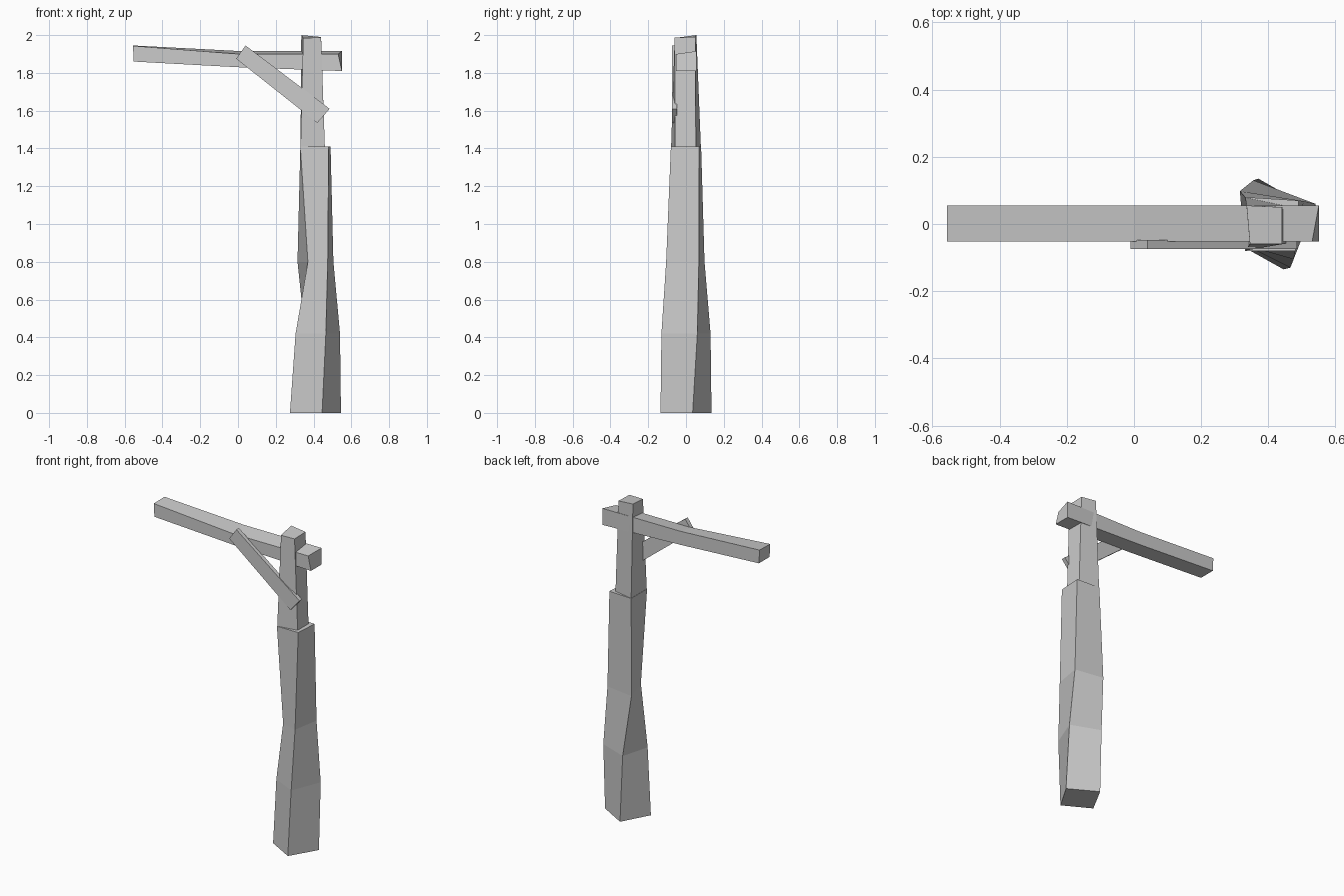
import bpy
import bmesh
from mathutils import Vector

cube = bpy.data.objects.get("Cube")
if cube:
    bpy.data.objects.remove(cube, do_unlink=True)

# Single plain grey for all the timber
timber = bpy.data.materials.new("timber grey")
timber.use_nodes = True
GREY = (0.6, 0.6, 0.6, 1.0)
timber.diffuse_color = GREY
timber.node_tree.nodes["Principled BSDF"].inputs["Base Color"].default_value = GREY


def loft(name, rings):
    """Join four-sided rings into one closed, flat-shaded beam."""
    bm = bmesh.new()
    loops = [[bm.verts.new(Vector(p)) for p in ring] for ring in rings]
    for low, high in zip(loops, loops[1:]):
        for i in range(4):
            j = (i + 1) % 4
            bm.faces.new((low[i], low[j], high[j], high[i]))
    bm.faces.new(loops[0][::-1])
    bm.faces.new(loops[-1])
    bmesh.ops.recalc_face_normals(bm, faces=bm.faces)
    mesh = bpy.data.meshes.new(name)
    bm.to_mesh(mesh)
    bm.free()
    mesh.materials.append(timber)
    obj = bpy.data.objects.new(name, mesh)
    bpy.context.collection.objects.link(obj)
    return obj


def level(z, *corners):
    return [(x, y, z) for x, y in corners]


# Rough-hewn twisting lower post: front-left, front-right, back-right, back-left
loft("lower_post", [
    level(0, (0.275, -0.04), (0.445, -0.135), (0.545, 0.035), (0.37, 0.135)),
    level(0.42, (0.305, -0.05), (0.465, -0.13), (0.54, 0.06), (0.355, 0.13)),
    level(0.8, (0.37, -0.075), (0.475, -0.105), (0.505, 0.068), (0.315, 0.098)),
    level(1.41, (0.33, -0.08), (0.48, -0.08), (0.49, 0.07), (0.33, 0.08)),
])

# Narrower upper post with a slightly tilted top
loft("upper_post", [
    level(1.4, (0.331, -0.079), (0.46, -0.057), (0.46, 0.052), (0.331, 0.079)),
    [(0.345, -0.06, 1.985), (0.44, -0.06, 1.987), (0.44, 0.05, 1.99), (0.335, 0.055, 2.0)],
])

# Slightly bent crossbeam: front-bottom, back-bottom, back-top, front-top
FRONT, BACK = -0.052, 0.055


def beam_end(x_low, x_high, bottom, back_top, front_top):
    return [(x_low, FRONT, bottom), (x_low, BACK, bottom),
            (x_high, BACK, back_top), (x_high, FRONT, front_top)]


tip = beam_end(0.55, 0.55, 1.81, 1.915, 1.9)
tip[3] = (0.53, FRONT, 1.9)
loft("crossbeam", [
    beam_end(-0.552, -0.556, 1.86, 1.945, 1.943),
    beam_end(0, 0, 1.83, 1.916, 1.9),
    tip,
])

# Thin diagonal brace across the front
outline = ((-0.01, 1.875), (0.42, 1.535), (0.485, 1.61), (0.04, 1.945))
loft("diagonal_brace", [[(x, y, z) for x, z in outline] for y in (-0.074, -0.048)])
